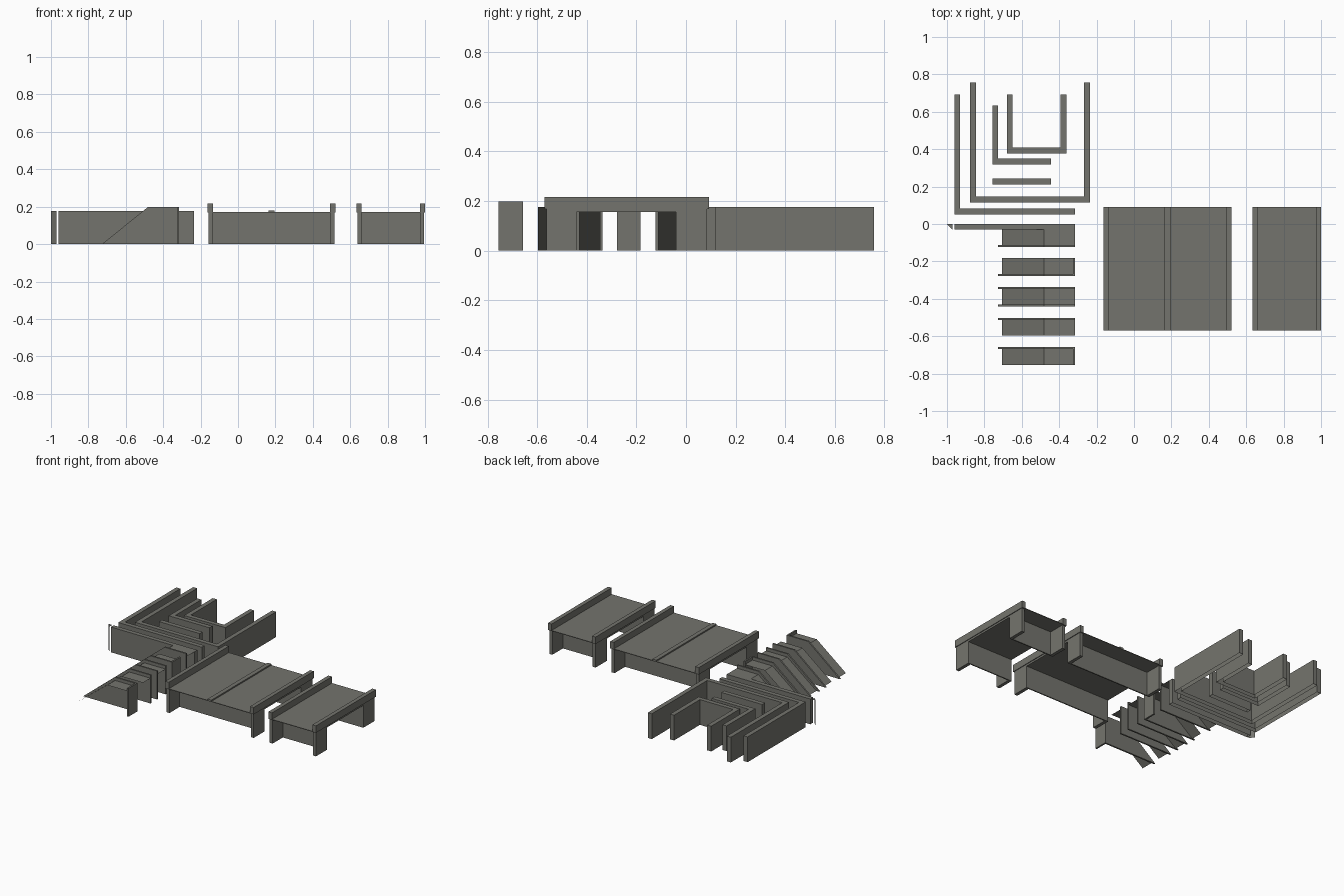
import bpy, bmesh

if "Cube" in bpy.data.objects:
    bpy.data.objects.remove(bpy.data.objects["Cube"])

# single concrete colour
concrete = bpy.data.materials.new("grey_concrete")
concrete.diffuse_color = (0.175, 0.175, 0.155, 1)
concrete.use_nodes = True
concrete.node_tree.nodes["Principled BSDF"].inputs["Base Color"].default_value = concrete.diffuse_color


def finish(name, bm):
    bmesh.ops.remove_doubles(bm, verts=bm.verts[:], dist=1e-5)
    me = bpy.data.meshes.new(name)
    bm.to_mesh(me)
    bm.free()
    me.materials.append(concrete)
    ob = bpy.data.objects.new(name, me)
    bpy.context.collection.objects.link(ob)
    return ob


def prism(bm, pts, lo, hi, axis="z", bottom=True):
    """Extrude a counter-clockwise outline along z, or an xz outline along y."""
    place = (lambda p, h: (p[0], p[1], h)) if axis == "z" else (lambda p, h: (p[0], h, p[1]))
    a = [bm.verts.new(place(p, lo)) for p in pts]
    b = [bm.verts.new(place(p, hi)) for p in pts]
    n = len(pts)
    faces = [[a[i], a[(i + 1) % n], b[(i + 1) % n], b[i]] for i in range(n)] + [b]
    if bottom:
        faces.append(a[::-1])
    for f in faces:
        bm.faces.new(f if axis == "z" else f[::-1])


def box(bm, x0, x1, y0, y1, z0, z1):
    prism(bm, [(x0, y0), (x1, y0), (x1, y1), (x0, y1)], z0, z1)


# ---- trench walls: straight, L and U plans, open underneath ----
H, T = 0.176, 0.031


def wall(name, pts):
    bm = bmesh.new()
    prism(bm, pts, 0, H, bottom=False)
    finish(name, bm)


def straight(name, x0, x1, y0):
    wall(name, [(x0, y0), (x1, y0), (x1, y0 + T), (x0, y0 + T)])


def corner(name, x0, x1, y0, y1):
    wall(name, [(x0, y0), (x1, y0), (x1, y0 + T), (x0 + T, y0 + T), (x0 + T, y1), (x0, y1)])


def u_shape(name, x0, x1, y0, y1):
    wall(name, [(x0, y0), (x1, y0), (x1, y1), (x1 - T, y1), (x1 - T, y0 + T),
                (x0 + T, y0 + T), (x0 + T, y1), (x0, y1)])


straight("long_wall", -0.96, -0.315, -0.03)
straight("short_wall", -0.757, -0.443, 0.211)
corner("large_corner_wall", -0.96, -0.315, 0.052, 0.692)
corner("small_corner_wall", -0.757, -0.443, 0.318, 0.633)
u_shape("large_u_wall", -0.876, -0.235, 0.116, 0.757)
u_shape("small_u_wall", -0.68, -0.362, 0.377, 0.693)

# mitred end cap: triangular top and diagonal face
bm = bmesh.new()
tri = [bm.verts.new(p) for p in ((-1, 0, H), (-0.97, -0.03, H), (-0.97, 0, H))]
low = [bm.verts.new(p) for p in ((-1, 0, 0), (-0.97, -0.03, 0))]
bm.faces.new(tri)
bm.faces.new([low[0], low[1], tri[1], tri[0]])
finish("wall_end_cap", bm)

# ---- ramps: sloping sheet with optional side and end walls ----
R, LIP = -0.315, 0.011
slope = [(-0.705, 0), (-0.48, H), (R, H)]
side = [(-0.727, 0), (R, 0), (R, 0.198), (-0.482, 0.198)]


def ramp(name, y0, y1, front=False, back=False, end=False):
    bm = bmesh.new()
    near = [bm.verts.new((x, y0, z)) for x, z in slope]
    far = [bm.verts.new((x, y1, z)) for x, z in slope]
    for i in range(2):
        bm.faces.new([near[i], near[i + 1], far[i + 1], far[i]])
    if front:
        prism(bm, side, y0, y0 + LIP, "y")
    if back:
        prism(bm, side, y1 - LIP, y1, "y")
    if end:
        box(bm, R - LIP, R, y0, y1, 0, 0.198)
    finish(name, bm)


ramp("ramp_left_edge", -0.122, -0.03, front=True)
ramp("ramp_left_corner", -0.278, -0.183, front=True, end=True)
ramp("ramp_both_edges", -0.441, -0.336, front=True, back=True)
ramp("ramp_right_edge", -0.597, -0.503, back=True)
ramp("ramp_right_corner", -0.755, -0.658, back=True, end=True)

# ---- bridges: deck, kerbs, wing walls and a passage along x ----
Y0, Y1, P0, P1, DECK = -0.57, 0.092, -0.442, -0.04, 0.172


def bridge(name, x0, x1):
    bm = bmesh.new()
    box(bm, x0, x1, Y0, Y1, DECK - 0.004, DECK)
    finish(name + "_deck", bm)
    bm = bmesh.new()
    for a, b in ((x0, x0 + 0.028), (x1 - 0.028, x1)):
        box(bm, a, b, Y0, Y1, DECK, 0.217)
    finish(name + "_kerbs", bm)
    bm = bmesh.new()
    for a, b in ((x0 + 0.005, x0 + 0.028), (x1 - 0.028, x1 - 0.005)):
        box(bm, a, b, Y0 + 0.008, P0, 0, DECK - 0.002)
        box(bm, a, b, P1, Y1 - 0.008, 0, DECK - 0.002)
    finish(name + "_wing_walls", bm)
    bm = bmesh.new()
    for a, b in ((P0 - 0.008, P0), (P1, P1 + 0.008)):
        box(bm, x0 + 0.005, x1 - 0.005, a, b, 0, DECK - 0.002)
    box(bm, x0 + 0.005, x1 - 0.005, P0, P1, 0.155, DECK - 0.002)
    finish(name + "_passage", bm)


bridge("wide_bridge", -0.163, 0.52)
bridge("narrow_bridge", 0.633, 1.0)

# raised strip across the middle of the wide deck
bm = bmesh.new()
box(bm, 0.164, 0.194, Y0, Y1, DECK, 0.181)
finish("deck_centre_strip", bm)
